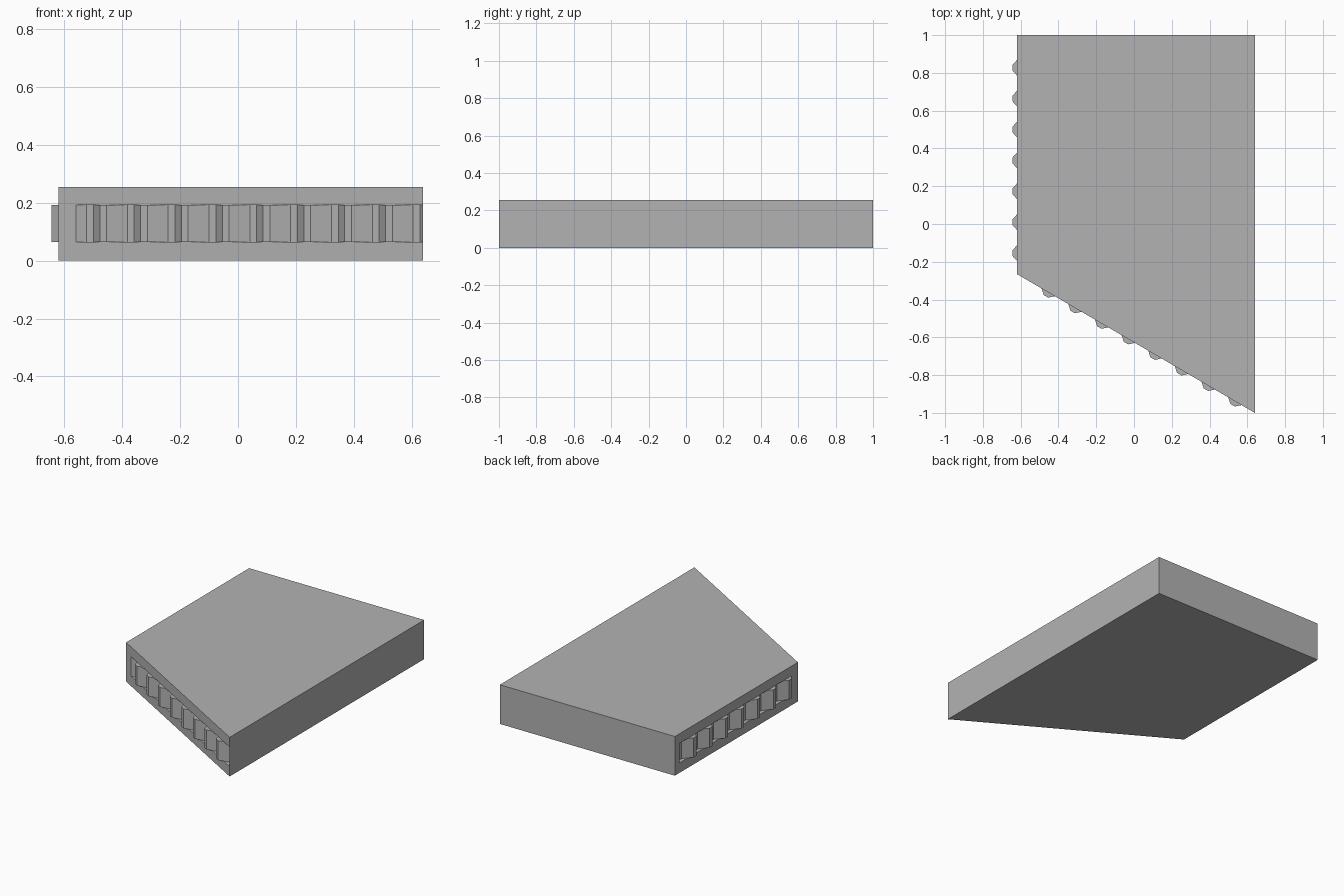
import bpy, bmesh, math
from mathutils import Vector

cube = bpy.data.objects.get("Cube")
if cube:
    bpy.data.objects.remove(cube)

HEIGHT, SLOT_LOW, SLOT_HIGH = 0.255, 0.065, 0.192
WAVE = 0.0245  # depth of the corrugation on either side of the wall

grey = bpy.data.materials.new("plain grey")
grey.use_nodes = True
grey.diffuse_color = (0.45, 0.45, 0.45, 1)
grey.node_tree.nodes["Principled BSDF"].inputs["Base Color"].default_value = grey.diffuse_color

bm = bmesh.new()


def face(points):
    return bm.faces.new([bm.verts.new(p) for p in points])


def at(p, z):
    return Vector((p.x, p.y, z))


def corrugated_wall(a, b, start, end, half_waves):
    """Wall from a to b with a wavy band set into a slot, valley first."""
    along = (b - a).normalized()
    out = Vector((along.y, -along.x))
    s, e = a + along * start, a + along * end
    count = half_waves * 3
    path = [s.lerp(e, i / count) - out * WAVE * round(math.sin(math.pi * i / 3) / 0.866)
            for i in range(count + 1)]
    # Wavy strip
    for p, q in zip(path, path[1:]):
        face([at(p, SLOT_LOW), at(q, SLOT_LOW), at(q, SLOT_HIGH), at(p, SLOT_HIGH)])
    # Valley floors and ridge ends, then the plain wall above and below
    crossings = path[::3]
    for z, rim in ((SLOT_LOW, 0), (SLOT_HIGH, HEIGHT)):
        for i in range(0, count, 3):
            face([at(p, z) for p in path[i:i + 4]])
        edge = [a] + crossings + ([b] if (b - e).length > 1e-4 else [])
        face([at(a, rim), at(b, rim)] + [at(p, z) for p in reversed(edge)])
    # Plain wall beside the slot
    sides = [(a, s)] + ([(e, b)] if (b - e).length > 1e-4 else [])
    for p, q in sides:
        face([at(p, SLOT_LOW), at(q, SLOT_LOW), at(q, SLOT_HIGH), at(p, SLOT_HIGH)])


# Outline corners
back_right = Vector((-0.62, 1.0))
front_right = Vector((-0.62, -0.265))
front_left = Vector((0.64, -1.0))
back_left = Vector((0.64, 1.0))
outline = [back_right, front_right, front_left, back_left]

# Top and bottom
for z in (0, HEIGHT):
    face([at(p, z) for p in outline])

# Plain walls
levels = (0, SLOT_LOW, SLOT_HIGH, HEIGHT)
for p, q in ((front_left, back_left), (back_left, back_right)):
    face([at(p, z) for z in levels] + [at(q, z) for z in reversed(levels)])

# Corrugated walls
front_length = (front_left - front_right).length
corrugated_wall(back_right, front_right, 0.05, 1.195, 14)
corrugated_wall(front_right, front_left, 0.07, front_length, 17)

bmesh.ops.remove_doubles(bm, verts=bm.verts, dist=1e-4)
bmesh.ops.recalc_face_normals(bm, faces=bm.faces)
mesh = bpy.data.meshes.new("slab_body")
bm.to_mesh(mesh)
bm.free()
mesh.materials.append(grey)
bpy.context.collection.objects.link(bpy.data.objects.new("slab_body", mesh))
